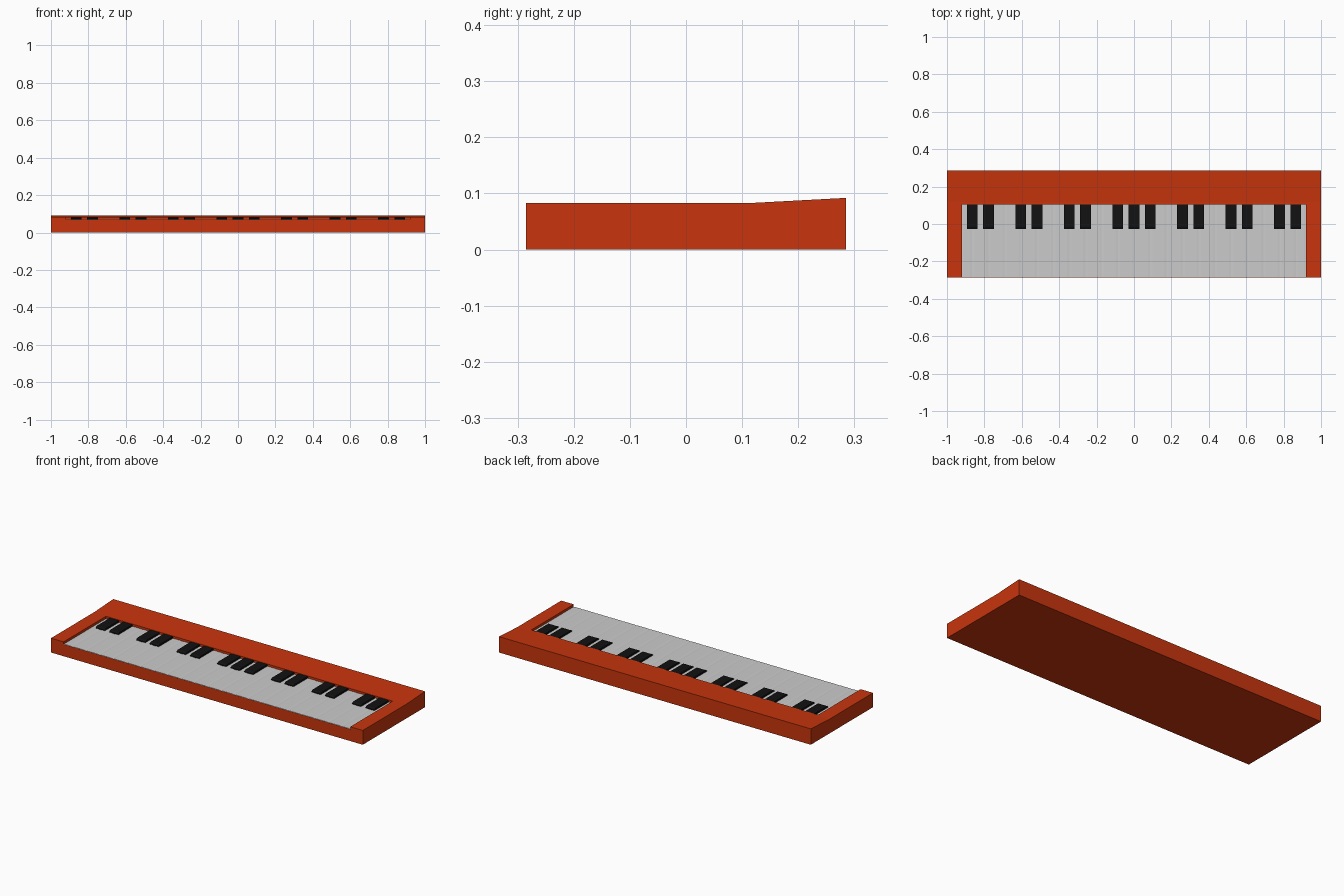
import bpy, bmesh

if "Cube" in bpy.data.objects:
    bpy.data.objects.remove(bpy.data.objects["Cube"])


def material(name, rgb):
    m = bpy.data.materials.new(name)
    m.diffuse_color = (*rgb, 1)
    m.use_nodes = True
    m.node_tree.nodes["Principled BSDF"].inputs["Base Color"].default_value = m.diffuse_color
    return m


def prism(name, profile, axis, start, end, mat=None):
    """Extrude a 2D profile: along x it is (y, z), along y it is (x, z)."""
    def place(p, t):
        return (t, p[0], p[1]) if axis == 'x' else (p[0], t, p[1])
    bm = bmesh.new()
    a = [bm.verts.new(place(p, start)) for p in profile]
    b = [bm.verts.new(place(p, end)) for p in profile]
    bm.faces.new(a)
    bm.faces.new(b[::-1])
    n = len(profile)
    for i in range(n):
        j = (i + 1) % n
        bm.faces.new((a[i], b[i], b[j], a[j]))
    bmesh.ops.recalc_face_normals(bm, faces=bm.faces[:])
    me = bpy.data.meshes.new(name)
    bm.to_mesh(me)
    bm.free()
    ob = bpy.data.objects.new(name, me)
    bpy.context.collection.objects.link(ob)
    if mat:
        me.materials.append(mat)
    return ob


red = material("red_case", (0.58, 0.035, 0.004))
black = material("black_key", (0.006, 0.006, 0.006))

FRONT, BACK = -0.285, 0.285
WELL_X, WELL_BACK, FLOOR = 0.92, 0.104, 0.068
PITCH = 0.0865

# Case with a raised rear panel
case = prism("case", [(FRONT, 0), (BACK, 0), (BACK, 0.092), (0.117, 0.083),
                      (FRONT, 0.083)], 'x', -1, 1, red)

# Key well cut, open at the front
cutter = prism("key_well_cutter", [(FRONT - 0.1, FLOOR), (WELL_BACK, FLOOR),
                                   (WELL_BACK, 0.2), (FRONT - 0.1, 0.2)],
               'x', -WELL_X, WELL_X, red)
cutter.hide_render = True
cutter.hide_viewport = True
cut = case.modifiers.new("key_well", 'BOOLEAN')
cut.operation = 'DIFFERENCE'
cut.solver = 'EXACT'
cut.object = cutter

# White keys with softly crowned tops, end keys narrowed to the well
for i in range(-11, 11):
    x0 = max(i * PITCH, -WELL_X)
    x1 = min((i + 1) * PITCH, WELL_X)
    c = 0.012
    prism("white_key", [(x0, FLOOR - 0.002), (x1, FLOOR - 0.002), (x1, 0.069),
                        (x1 - c, 0.0705), (x0 + c, 0.0705), (x0, 0.069)],
          'y', FRONT + 0.001, WELL_BACK)

# Black keys with sloped fronts, in groups of two and three
for i in (-10, -9, -7, -6, -4, -3, -1, 0, 1, 3, 4, 6, 7, 9, 10):
    prism("black_key", [(-0.026, 0.067), (WELL_BACK, 0.067),
                        (WELL_BACK, 0.081), (-0.016, 0.081), (-0.026, 0.075)],
          'x', i * PITCH - 0.029, i * PITCH + 0.029, black)
